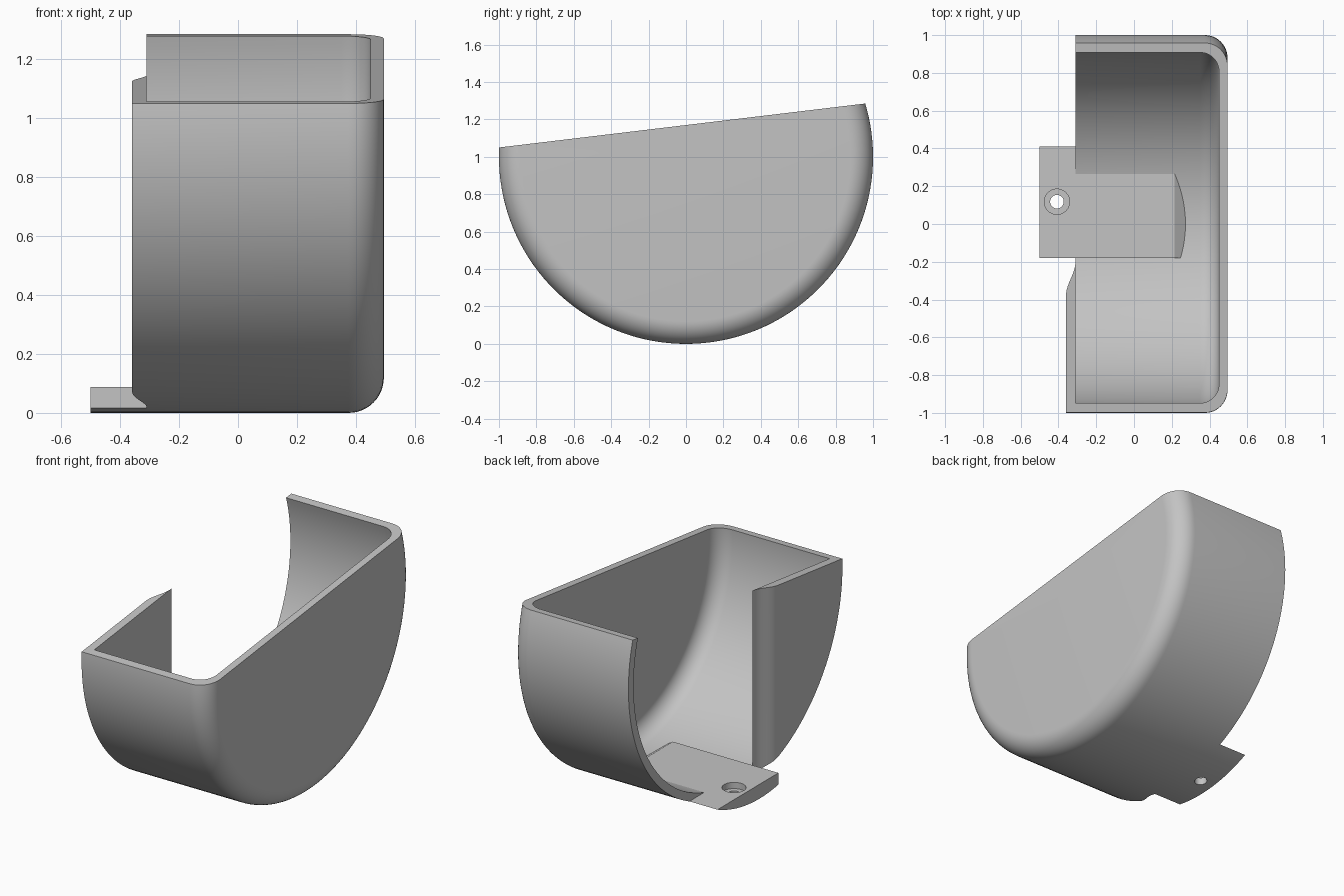
import bpy, bmesh
from math import sin, cos, pi, radians
from mathutils import Matrix, Vector

cube = bpy.data.objects.get("Cube")
if cube:
    bpy.data.objects.remove(cube, do_unlink=True)

grey = bpy.data.materials.new("light grey")
grey.use_nodes = True
grey.diffuse_color = (0.55, 0.55, 0.55, 1)
grey.node_tree.nodes["Principled BSDF"].inputs["Base Color"].default_value = (0.55, 0.55, 0.55, 1)


def make(name, bm):
    bmesh.ops.recalc_face_normals(bm, faces=bm.faces)
    mesh = bpy.data.meshes.new(name)
    bm.to_mesh(mesh)
    bm.free()
    mesh.materials.append(grey)
    obj = bpy.data.objects.new(name, mesh)
    bpy.context.collection.objects.link(obj)
    return obj


def revolve(name, profile):
    """Spin an (x, radius) profile around the housing axis."""
    bm = bmesh.new()
    verts = [bm.verts.new((x, 0, 1 - r)) for x, r in profile]
    edges = [bm.edges.new(pair) for pair in zip(verts, verts[1:])]
    bmesh.ops.spin(bm, geom=verts + edges, cent=(0, 0, 1), axis=(1, 0, 0),
                   angle=2 * pi, steps=144)
    bmesh.ops.remove_doubles(bm, verts=bm.verts, dist=1e-5)
    return make(name, bm)


def disc(name, x0, x1, r):
    return revolve(name, [(x0, 0), (x0, r), (x1, r), (x1, 0)])


def prism(name, outline, axis, low, high):
    """Extrude a 2D outline along axis 0, 1 or 2."""
    bm = bmesh.new()
    verts = []
    for p in outline:
        co = list(p)
        co.insert(axis, low)
        verts.append(bm.verts.new(co))
    face = bm.faces.new(verts)
    new = bmesh.ops.extrude_face_region(bm, geom=[face])["geom"]
    shift = Vector((0, 0, 0))
    shift[axis] = high - low
    bmesh.ops.translate(bm, vec=shift, verts=[v for v in new if isinstance(v, bmesh.types.BMVert)])
    return make(name, bm)


def rod(name, x, y, z0, z1, r):
    bm = bmesh.new()
    bmesh.ops.create_cone(bm, cap_ends=True, segments=48, radius1=r, radius2=r,
                          depth=z1 - z0, matrix=Matrix.Translation((x, y, (z0 + z1) / 2)))
    return make(name, bm)


def carve(obj, cutter, operation):
    mod = obj.modifiers.new("carve", "BOOLEAN")
    mod.operation, mod.solver, mod.object = operation, "EXACT", cutter
    bpy.context.view_layer.objects.active = obj
    bpy.ops.object.modifier_apply(modifier=mod.name)
    bpy.data.objects.remove(cutter, do_unlink=True)


def slope_cut(obj):
    # Sloping open top of the housing
    carve(obj, prism("cutter", [(-1.2, 1.026), (1.2, 1.314), (1.2, 2.5), (-1.2, 2.5)],
                     0, -1, 1), "DIFFERENCE")


def corner(x, r, radius, steps=12):
    """Rounded corner running from the rim onto the end wall."""
    angles = [pi / 2 * i / steps for i in range(steps + 1)]
    return [(x - radius + radius * sin(a), r - radius + radius * cos(a)) for a in angles]


# Curved housing with one closed, rounded end
outer = [(-0.31, 1)] + corner(0.495, 1, 0.12) + [(0.495, 0)]
inner = [(0.45, 0)] + corner(0.45, 0.95, 0.1)[::-1] + [(-0.31, 0.95)]
shell = revolve("housing_shell", outer + inner + outer[:1])
slope_cut(shell)

# Partial side wall, tapering to a thin edge along an S curve
wall = disc("side_wall", -0.36, -0.31, 1)
taper = [(-0.335 - 0.025 * cos(pi * i / 16), -0.38 + 0.18 * i / 16) for i in range(17)]
taper[0] = (-0.36, -0.38)
plan = [(-0.4, -1.2), (-0.4, -0.38)] + taper + [(-0.29, -0.2), (-0.29, -1.2)]
carve(wall, prism("cutter", plan, 2, -0.5, 2.5), "INTERSECT")
slope_cut(wall)

# Mounting tab with a counterbored screw hole
tab = disc("mounting_tab", -0.5, -0.31, 1)
carve(tab, prism("cutter", [(-0.6, -0.1), (-0.2, -0.1), (-0.2, 0.088), (-0.6, 0.088)],
                 1, -0.18, 0.6), "INTERSECT")
carve(tab, rod("cutter", -0.408, 0.118, -0.2, 0.3, 0.036), "DIFFERENCE")
carve(tab, rod("cutter", -0.408, 0.118, 0.05, 0.3, 0.067), "DIFFERENCE")

# Raised floor pad continuing the tab inside, with a sloped end
pad = disc("floor_pad", -0.31, 0.32, 0.975)
carve(pad, prism("cutter", [(-0.4, -0.1), (0.5, -0.1), (0.215, 0.088), (-0.4, 0.088)],
                 1, -0.18, 0.6), "INTERSECT")

# Smooth curved faces, keep crisp edges
bpy.ops.object.select_all(action="DESELECT")
for part in (shell, wall, tab, pad):
    part.select_set(True)
bpy.context.view_layer.objects.active = shell
bpy.ops.object.shade_smooth_by_angle(angle=radians(30))
